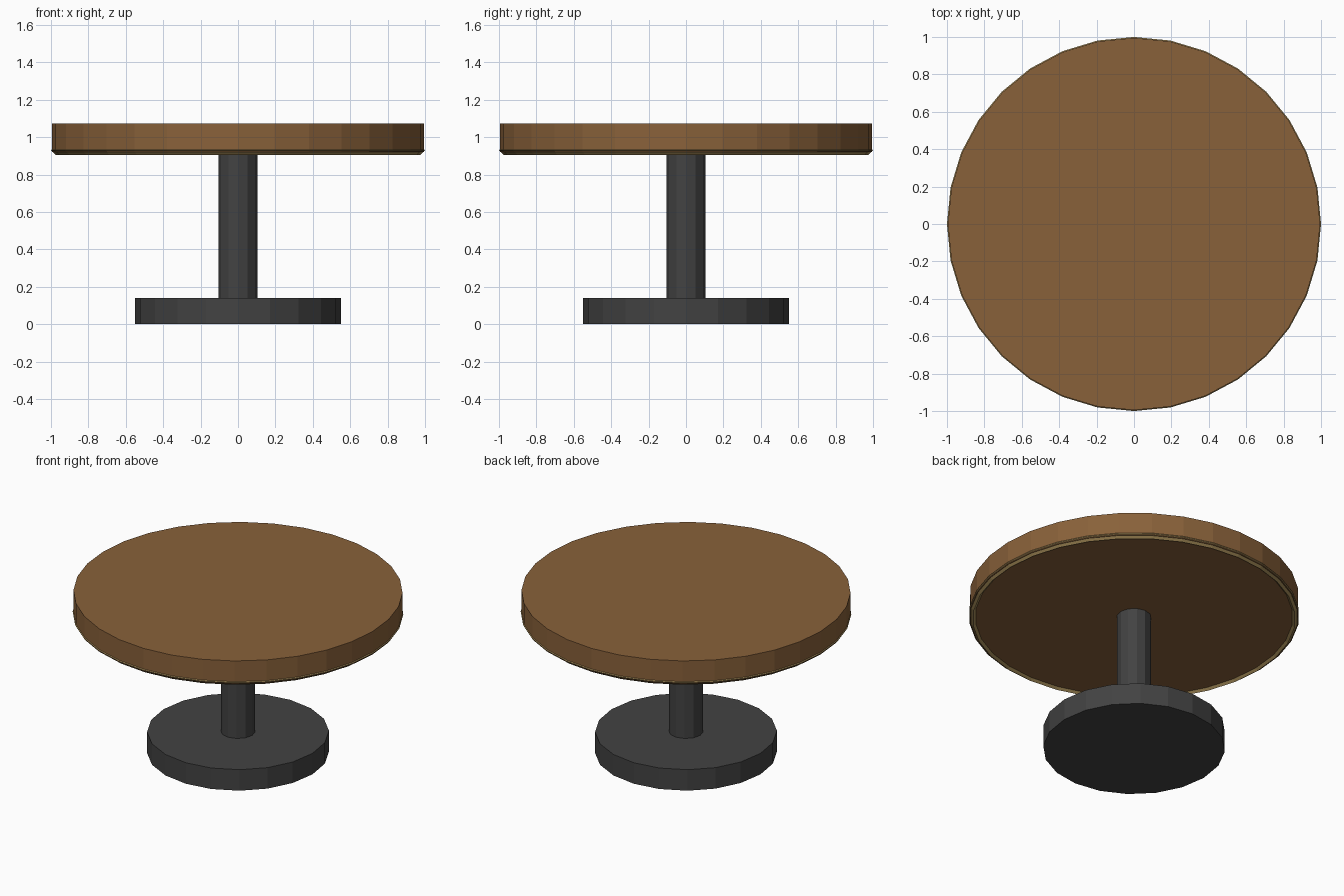
import bpy, bmesh, math

if "Cube" in bpy.data.objects:
    bpy.data.objects.remove(bpy.data.objects["Cube"])


def material(name, rgb):
    m = bpy.data.materials.new(name)
    m.diffuse_color = (*rgb, 1)
    m.use_nodes = True
    m.node_tree.nodes["Principled BSDF"].inputs["Base Color"].default_value = m.diffuse_color
    return m


def lathe(name, profile, sides, mat, closed=False):
    """Spin (radius, z) points around z; cap both ends or close the loop."""
    bm = bmesh.new()
    rings = [[bm.verts.new((r * math.cos(2 * math.pi * i / sides),
                            r * math.sin(2 * math.pi * i / sides), z))
              for i in range(sides)] for r, z in profile]
    pairs = list(zip(rings, rings[1:]))
    if closed:
        pairs.append((rings[-1], rings[0]))
    else:
        bm.faces.new(rings[0])
        bm.faces.new(rings[-1])
    for a, b in pairs:
        for i in range(sides):
            j = (i + 1) % sides
            bm.faces.new((a[i], a[j], b[j], b[i]))
    bmesh.ops.recalc_face_normals(bm, faces=bm.faces)
    mesh = bpy.data.meshes.new(name)
    bm.to_mesh(mesh)
    bm.free()
    mesh.materials.append(mat)
    ob = bpy.data.objects.new(name, mesh)
    bpy.context.collection.objects.link(ob)
    return ob


wood = material("brown wood", (0.25, 0.12, 0.042))
brass = material("dull brass", (0.35, 0.24, 0.09))
iron = material("dark iron", (0.055, 0.055, 0.055))

# Round foot and column
lathe("base", [(0.55, 0), (0.55, 0.14)], 20, iron)
lathe("column", [(0.104, 0.10), (0.104, 0.925)], 12, iron)

# Table top with a diamond-section trim ring under its edge
lathe("table_top", [(0.995, 0.92), (0.995, 1.073)], 32, wood)
lathe("trim_ring", [(1.0, 0.93), (0.975, 0.955), (0.95, 0.93), (0.975, 0.905)],
      32, brass, closed=True)
